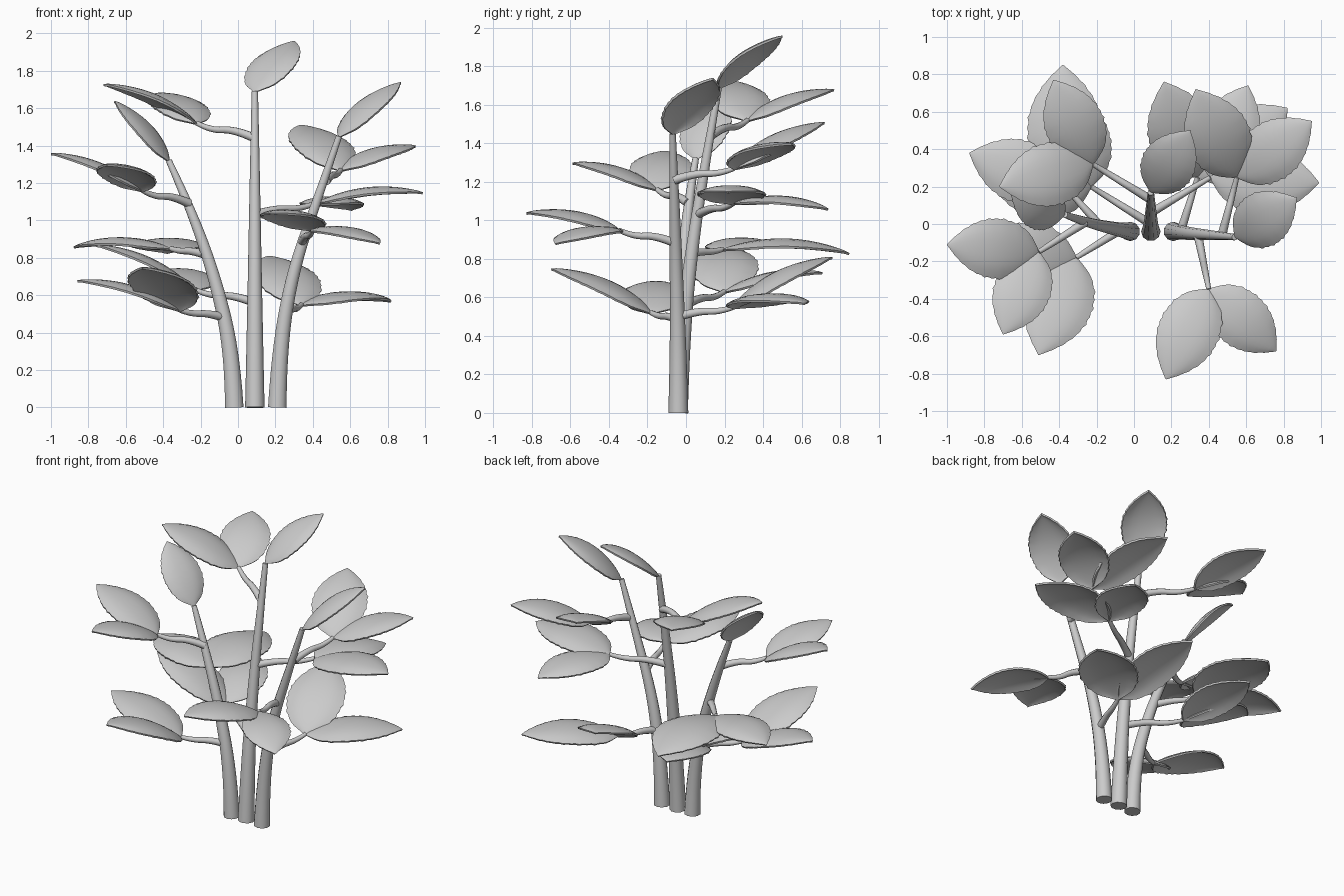
import bpy, bmesh, math
from mathutils import Vector

if "Cube" in bpy.data.objects:
    bpy.data.objects.remove(bpy.data.objects["Cube"])

grey = bpy.data.materials.new("pale_grey")
grey.diffuse_color = (0.6, 0.6, 0.6, 1)
grey.use_nodes = True
grey.node_tree.nodes["Principled BSDF"].inputs["Base Color"].default_value = grey.diffuse_color


def finish(ob):
    ob.data.materials.append(grey)
    bpy.ops.object.select_all(action='DESELECT')
    ob.select_set(True)
    bpy.context.view_layer.objects.active = ob


def tube(name, points, r0, r1):
    """Tapered round stalk along a smooth path."""
    cu = bpy.data.curves.new(name, 'CURVE')
    cu.dimensions = '3D'
    cu.bevel_depth = 1.0
    cu.bevel_resolution = 3
    cu.use_fill_caps = True
    cu.resolution_u = 5
    sp = cu.splines.new('NURBS')
    sp.points.add(len(points) - 1)
    for i, p in enumerate(points):
        sp.points[i].co = (*p, 1)
        sp.points[i].radius = r0 + (r1 - r0) * i / (len(points) - 1)
    sp.order_u = 3
    sp.use_endpoint_u = True
    ob = bpy.data.objects.new(name, cu)
    bpy.context.collection.objects.link(ob)
    finish(ob)
    bpy.ops.object.convert(target='MESH')
    bpy.ops.object.shade_smooth_by_angle(angle=math.radians(50))


# half width of a leaf along its length, as a share of the length
OUTLINE = [(0, .02), (.05, .10), (.12, .19), (.25, .27), (.42, .31), (.58, .30),
           (.72, .25), (.84, .17), (.93, .085), (1, .004)]


def half_width(t):
    for (a, wa), (b, wb) in zip(OUTLINE, OUTLINE[1:]):
        if t <= b:
            return wa + (wb - wa) * (t - a) / (b - a)
    return OUTLINE[-1][1]


def leaf(name, base, tip, rows=24, cols=8):
    """Arched, cupped leaf blade with a finely scalloped rim."""
    base, tip = Vector(base), Vector(tip)
    axis = tip - base
    length = axis.length
    side = axis.cross(Vector((0, 0, 1))).normalized()
    up = side.cross(axis).normalized()
    bm = bmesh.new()
    grid = []
    for i in range(rows + 1):
        t = i / rows
        w = half_width(t) * length
        row = []
        for j in range(cols + 1):
            s = 2 * j / cols - 1
            notch = 0.965 if abs(s) == 1 and i % 2 else 1.0
            lift = length * (0.10 * math.sin(math.pi * t) ** 0.8 if 0 < t < 1 else 0)
            drop = 0.20 * w * abs(s) ** 2.5
            row.append(bm.verts.new(base + axis * t + side * (s * w * notch)
                                    + up * (lift - drop)))
        grid.append(row)
    for a, b in zip(grid, grid[1:]):
        for j in range(cols):
            bm.faces.new((a[j], a[j + 1], b[j + 1], b[j]))
    bmesh.ops.recalc_face_normals(bm, faces=bm.faces)
    if sum((f.normal.dot(up) for f in bm.faces)) < 0:
        bmesh.ops.reverse_faces(bm, faces=bm.faces)
    me = bpy.data.meshes.new(name)
    bm.to_mesh(me)
    bm.free()
    ob = bpy.data.objects.new(name, me)
    bpy.context.collection.objects.link(ob)
    sol = ob.modifiers.new("thickness", 'SOLIDIFY')
    sol.thickness = 0.012
    sol.offset = -1
    finish(ob)
    bpy.ops.object.modifier_apply(modifier="thickness")
    bpy.ops.object.shade_smooth_by_angle(angle=math.radians(50))


# Main stems, each carrying one leaf at its top
STEMS = {
    "left": ([(-.02, -.04, 0), (-.03, -.04, .3), (-.13, -.02, .72), (-.26, .01, 1.08), (-.37, .05, 1.32)],
             (-.66, .17, 1.64)),
    "middle": ([(.09, -.04, 0), (.09, -.02, .4), (.09, .03, .85), (.09, .10, 1.3), (.09, .17, 1.69)],
               (.30, .50, 1.96)),
    "right": ([(.21, -.04, 0), (.22, -.04, .3), (.29, -.05, .72), (.42, -.06, 1.1), (.54, -.07, 1.45)],
              (.87, .14, 1.74)),
}
for name, (path, tip) in STEMS.items():
    tube(name + "_stem", path, .052, .017)
    leaf(name + "_top_leaf", path[-1], tip)

# Side branches: start on a stem, end, and the tips of the two leaves there
BRANCHES = {
    "left_low": ((-.07, -.03, .48), (-.31, -.18, .52), (-.51, -.70, .75), (-.86, -.15, .68)),
    "left_middle": ((-.18, -.01, .82), (-.36, .19, .85), (-.38, .85, .83), (-.88, .38, .86)),
    "left_high": ((-.26, .01, 1.09), (-.51, -.15, 1.16), (-.70, -.59, 1.30), (-1.0, -.11, 1.36)),
    "middle_low": ((.09, 0, .56), (-.23, .20, .63), (-.35, .71, .73), (-.76, .20, .87)),
    "middle_centre": ((.09, .06, 1.03), (.41, .25, 1.09), (.61, .74, 1.06), (.99, .22, 1.15)),
    "middle_high": ((.09, .13, 1.44), (-.22, .32, 1.52), (-.43, .77, 1.68), (-.72, .20, 1.73)),
    "right_low": ((.25, -.04, .50), (.34, .25, .55), (.16, .76, .81), (.82, .62, .57)),
    "right_middle": ((.34, -.05, .88), (.40, -.35, .95), (.17, -.83, 1.04), (.76, -.68, .88)),
    "right_high": ((.47, -.06, 1.21), (.55, .25, 1.27), (.33, .72, 1.51), (.95, .55, 1.40)),
}
for name, (start, end, tip_a, tip_b) in BRANCHES.items():
    a, b = Vector(start), Vector(end)
    rise = (b.z - a.z) * .25
    path = [a, a.lerp(b, .35) + Vector((0, 0, rise)),
            a.lerp(b, .75) - Vector((0, 0, rise)), b]
    tube(name + "_branch", path, .024, .013)
    leaf(name + "_leaf_a", end, tip_a)
    leaf(name + "_leaf_b", end, tip_b)
